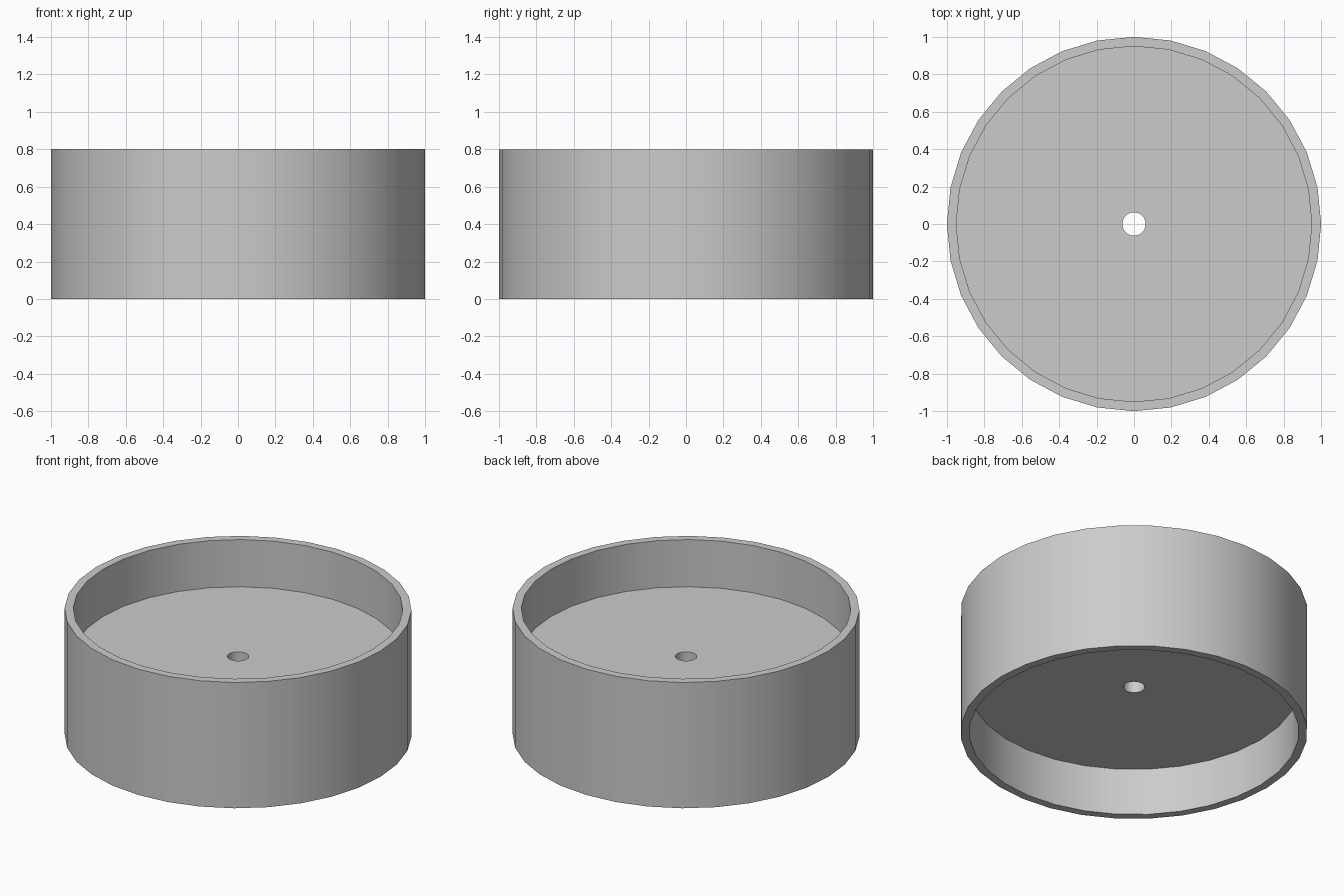
import bpy
import bmesh
import math

cube = bpy.data.objects.get("Cube")
if cube:
    bpy.data.objects.remove(cube, do_unlink=True)

SIDES = 32
OUTER, INNER, HOLE = 1.0, 0.95, 0.062
HEIGHT, WEB_TOP, WEB_BOTTOM = 0.8, 0.5, 0.3

# Plain grey material
grey = bpy.data.materials.new("light_grey")
grey.use_nodes = True
colour = (0.6, 0.6, 0.6, 1)
grey.diffuse_color = colour
grey.node_tree.nodes["Principled BSDF"].inputs["Base Color"].default_value = colour


def lathe(name, profile, sides):
    """Revolve a closed (radius, height) profile around z."""
    bm = bmesh.new()
    verts = [bm.verts.new((r, 0, z)) for r, z in profile]
    edges = [bm.edges.new((v, verts[(i + 1) % len(verts)]))
             for i, v in enumerate(verts)]
    bmesh.ops.spin(bm, geom=verts + edges, cent=(0, 0, 0), axis=(0, 0, 1),
                   angle=math.tau, steps=sides, use_merge=True)
    bmesh.ops.remove_doubles(bm, verts=bm.verts[:], dist=0.0001)
    bmesh.ops.recalc_face_normals(bm, faces=bm.faces[:])
    mesh = bpy.data.meshes.new(name)
    bm.to_mesh(mesh)
    bm.free()
    mesh.materials.append(grey)
    obj = bpy.data.objects.new(name, mesh)
    bpy.context.collection.objects.link(obj)
    bpy.ops.object.select_all(action="DESELECT")
    obj.select_set(True)
    bpy.context.view_layer.objects.active = obj
    bpy.ops.object.shade_smooth_by_angle(angle=math.radians(30))
    return obj


# Rim wall and drilled web in one piece, recessed above and below
lathe("wheel_with_drilled_web", [
    (OUTER, 0), (OUTER, HEIGHT), (INNER, HEIGHT), (INNER, WEB_TOP),
    (HOLE, WEB_TOP), (HOLE, WEB_BOTTOM), (INNER, WEB_BOTTOM), (INNER, 0),
], SIDES)
